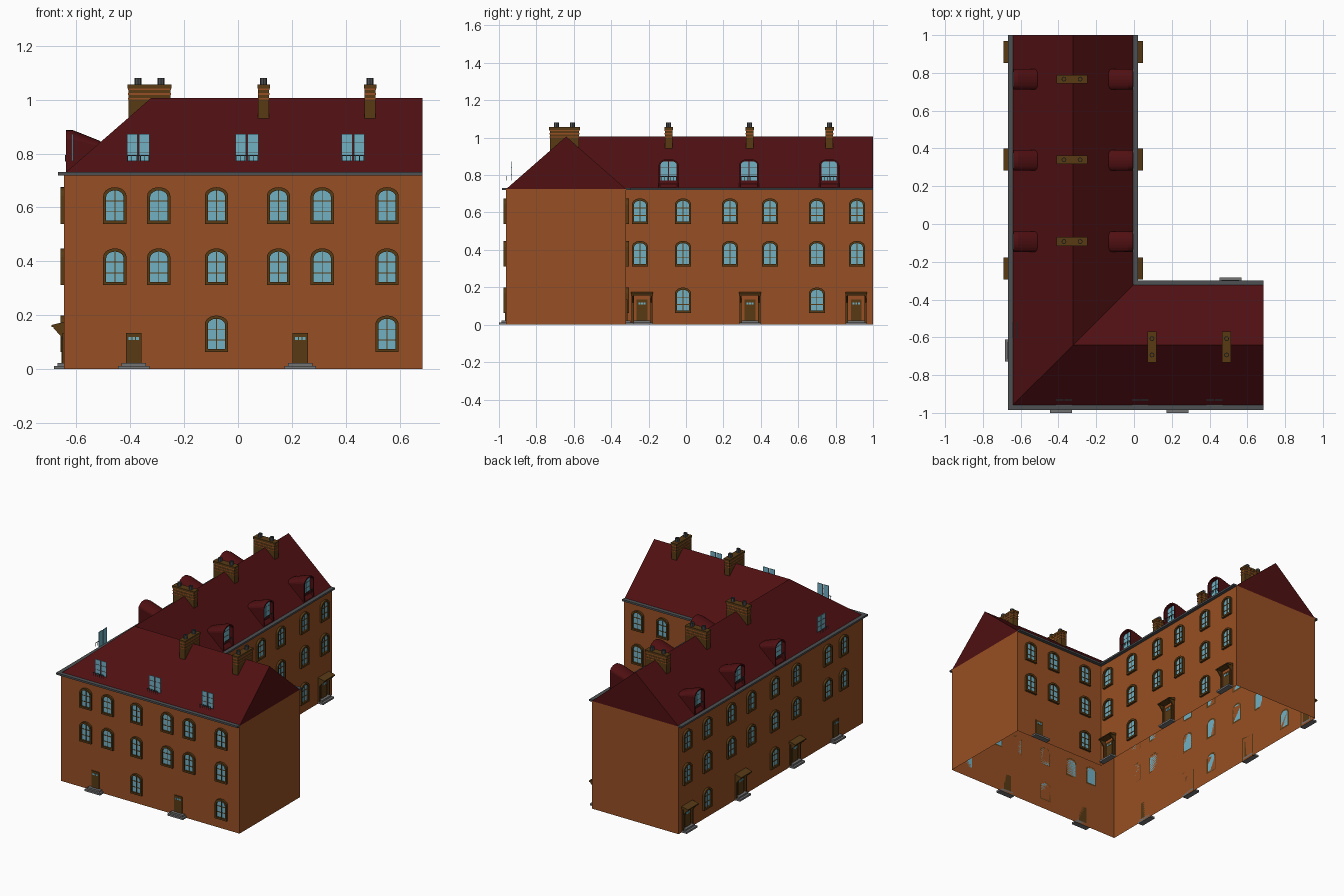
import bpy, bmesh, math
from mathutils import Matrix, Vector

if "Cube" in bpy.data.objects:
    bpy.data.objects.remove(bpy.data.objects["Cube"])

def mat(name, c):
    m = bpy.data.materials.new(name)
    m.diffuse_color = (*c, 1)
    m.use_nodes = True
    m.node_tree.nodes["Principled BSDF"].inputs["Base Color"].default_value = m.diffuse_color
    return m

BRICK = mat("orange_brick", (.31, .078, .017))
ROOF = mat("dark_red_tile", (.08, .005, .006))
BROWN = mat("dark_brown", (.095, .042, .007))
GLASS = mat("blue_glass", (.17, .44, .55))
DARK = mat("dark_grey", (.075, .08, .085))
STONE = mat("step_grey", (.17, .17, .17))

parts = {}

def part(name, material):
    if name not in parts:
        parts[name] = (bmesh.new(), material)
    return parts[name][0]

def loft(bm, M, a, d0, b, d1):
    """Solid between outline a at depth d0 and outline b at depth d1."""
    lo = [bm.verts.new(M @ Vector((u, z, d0))) for u, z in a]
    hi = [bm.verts.new(M @ Vector((u, z, d1))) for u, z in b]
    n = len(a)
    for i in range(n):
        j = (i + 1) % n
        bm.faces.new((lo[i], lo[j], hi[j], hi[i]))
    bm.faces.new(hi)
    bm.faces.new(lo[::-1])

def ring(bm, M, out, inn, d0, d1):
    """Frame between two outlines."""
    v = [[bm.verts.new(M @ Vector((u, z, d))) for u, z in o]
         for o, d in ((out, d0), (out, d1), (inn, d1), (inn, d0))]
    n = len(out)
    for k in range(4):
        p, q = v[k], v[(k + 1) % 4]
        for i in range(n):
            j = (i + 1) % n
            bm.faces.new((p[i], p[j], q[j], q[i]))

def rect(u0, u1, z0, z1):
    return [(u0, z0), (u1, z0), (u1, z1), (u0, z1)]

def plate(bm, M, u0, u1, z0, z1, d0, d1):
    r = rect(u0, u1, z0, z1)
    loft(bm, M, r, d0, r, d1)

def arch(hw, z0, z1, rise, n=10):
    """Outline with an elliptical head."""
    pts = [(-hw, z0), (hw, z0)]
    for i in range(n + 1):
        a = math.pi * i / n
        pts.append((hw * math.cos(a), z1 - rise + rise * math.sin(a)))
    return pts

# local frame on a wall: (along, up, outward)
X0, X1, XC, Y0, Y1, YC = -.645, .685, 0.0, -.962, 1.0, -.32
NORMALS = {"front": (0, -1, 0), "left": (-1, 0, 0), "right": (1, 0, 0), "back": (0, 1, 0)}
PLANE = {"front": Y0, "left": X0, "right": XC, "back": YC}

def on_wall(side, t):
    n = Vector(NORMALS[side])
    u = Vector((0, 0, 1)).cross(n)
    p = Vector((PLANE[side], t, 0)) if n.x else Vector((t, PLANE[side], 0))
    M = Matrix((u, (0, 0, 1), n)).transposed().to_4x4()
    M.translation = p
    return M

# walls: open shell, no floor
plan = [(X0, Y0), (X1, Y0), (X1, YC), (XC, YC), (XC, Y1), (X0, Y1)]
EAVE, RIDGE = .725, 1.006
bm = part("walls", BRICK)
lo = [bm.verts.new((x, y, 0)) for x, y in plan]
hi = [bm.verts.new((x, y, EAVE)) for x, y in plan]
for i in range(6):
    j = (i + 1) % 6
    bm.faces.new((lo[i], lo[j], hi[j], hi[i]))

# roof: hip at the front left corner, gables at both ends
bm = part("roof", ROOF)
RX, RY = (X0 + XC) / 2, (Y0 + YC) / 2
rv = [bm.verts.new((x, y, EAVE)) for x, y in plan]
rv += [bm.verts.new(p) for p in ((RX, RY, RIDGE), (X1, RY, RIDGE), (RX, Y1, RIDGE))]
for f in ((0, 1, 7, 6), (1, 2, 7), (2, 3, 6, 7), (3, 4, 8, 6), (4, 5, 8), (5, 0, 6, 8)):
    bm.faces.new([rv[i] for i in f])

# gutters along the eaves
for side, a, b in (("front", X0 - .022, X1), ("left", Y0 - .022, Y1),
                   ("right", YC, Y1), ("back", XC, X1)):
    M = on_wall(side, 0)
    s = 1 if side in ("front", "right") else -1
    plate(part("gutters", DARK), M, min(a * s, b * s), max(a * s, b * s), .719, .731, -.004, .022)

def window(side, t, z):
    M = on_wall(side, t)
    inner = arch(.032, z + .012, z + .124, .024)
    ring(part("window_frames", BROWN), M, arch(.043, z, z + .136, .032), inner, 0, .014)
    loft(part("window_glass", GLASS), M, inner, 0, inner, .003)
    bars = part("window_bars", BROWN)
    plate(bars, M, -.0017, .0017, z + .012, z + .123, .003, .006)
    for h in (.045, .085):
        plate(bars, M, -.032, .032, z + h - .0015, z + h + .0015, .003, .006)

def door(side, t, hood):
    M = on_wall(side, t)
    plate(part("doors", BROWN), M, -.029, .029, .022, .134, 0, .006)
    for u in (-.014, 0, .014):
        plate(part("door_glass", GLASS), M, u - .005, u + .005, .108, .12, .006, .008)
    # two steps
    plate(part("steps", STONE), M, -.058, .058, 0, .012, 0, .038)
    plate(part("steps", STONE), M, -.046, .046, .012, .023, 0, .024)
    if hood:
        b = part("door_hoods", BROWN)
        for s in (-1, 1):
            plate(b, M, s * .05 - .006, s * .05 + .006, 0, .158, 0, .01)
            # bracket under the hood
            loft(b, M, rect(s * .05 - .004, s * .05 + .004, .12, .158), .01,
                 rect(s * .05 - .004, s * .05 + .004, .152, .158), .04)
        loft(b, M, rect(-.058, .058, .157, .175), 0, rect(-.058, .058, .157, .164), .047)

# windows: upper floors, then ground floor
UPPER = {"front": (-.457, -.294, -.08, .15, .3125, .553),
         "right": (-.246, -.016, .235, .449, .70, .914),
         "left": (-.75, -.58, -.246, -.016, .235, .449, .70, .914),
         "back": (.58, .395, .137)}
GROUND = {"front": (-.08, .553), "right": (-.016, .70), "left": (-.016, .70), "back": (.137,)}
DOORS = {"front": (-.387, .231), "right": (-.235, .342, .91),
         "left": (-.67, -.235, .342, .91), "back": (.51,)}
for side in UPPER:
    for t in UPPER[side]:
        window(side, t, .539)
        window(side, t, .312)
    for t in GROUND[side]:
        window(side, t, .063)
    for t in DOORS[side]:
        door(side, t, side in ("left", "right") and t > -.5)

def dormer(side, t, body):
    M = on_wall(side, t)
    g = part("dormer_glass", GLASS)
    for s in (-1, 1):
        plate(g, M, s * .0225 - .02, s * .0225 + .02, .772, .873, -.032, -.028)
    bars = part("dormer_bars", DARK)
    for z in (.805, .84):
        plate(bars, M, -.042, .042, z - .001, z + .001, -.028, -.0265)
    # little railing
    plate(bars, M, -.042, .042, .791, .794, -.006, -.003)
    for i in range(6):
        u = -.04 + i * .016
        plate(bars, M, u - .0012, u + .0012, .77, .793, -.006, -.003)
    if body:
        b = part("dormers", ROOF)
        out = arch(.054, .728, .887, .035)
        back = arch(.054, .728, .846, .02)
        loft(b, M, back, -.135, out, -.032)
        ring(b, M, out, arch(.046, .733, .879, .03), -.032, -.006)

for t in (-.37, .033, .427):
    dormer("front", t, False)
dormer("left", -.56, False)
for t in (-.093, .337, .766):
    dormer("left", t, True)
    dormer("right", t, True)

def chimney(x, y, along_x):
    M = Matrix.Translation((x, y, 0))
    if not along_x:
        M = M @ Matrix.Rotation(math.pi / 2, 4, 'Z')
    def block(name, m, hx, hy, z0, z1):
        plate(part(name, m), M, -hx, hx, -hy, hy, z0, z1)
    block("chimneys", BROWN, .078, .020, .92, 1.05)
    block("chimney_caps", BROWN, .082, .023, 1.042, 1.056)
    for z in (1.0, 1.018, 1.036):
        block("chimney_bands", BRICK, .0795, .0215, z, z + .006)
    # pair of pots
    for u in (-.043, .043):
        o = [(u + .013 * math.cos(a * math.pi / 4), .013 * math.sin(a * math.pi / 4)) for a in range(8)]
        i = [(u + (p - u) * .7, q * .7) for p, q in o]
        ring(part("chimney_pots", DARK), M, o, i, 1.055, 1.08)

for y in (-.093, .34, .767):
    chimney(-.328, y, True)
for x in (.095, .49):
    chimney(x, -.65, False)

# turn every collected part into an object
for name, (bm, m) in parts.items():
    if name not in ("walls",):
        bmesh.ops.recalc_face_normals(bm, faces=bm.faces)
    me = bpy.data.meshes.new(name)
    bm.to_mesh(me)
    bm.free()
    me.materials.append(m)
    bpy.context.collection.objects.link(bpy.data.objects.new(name, me))
